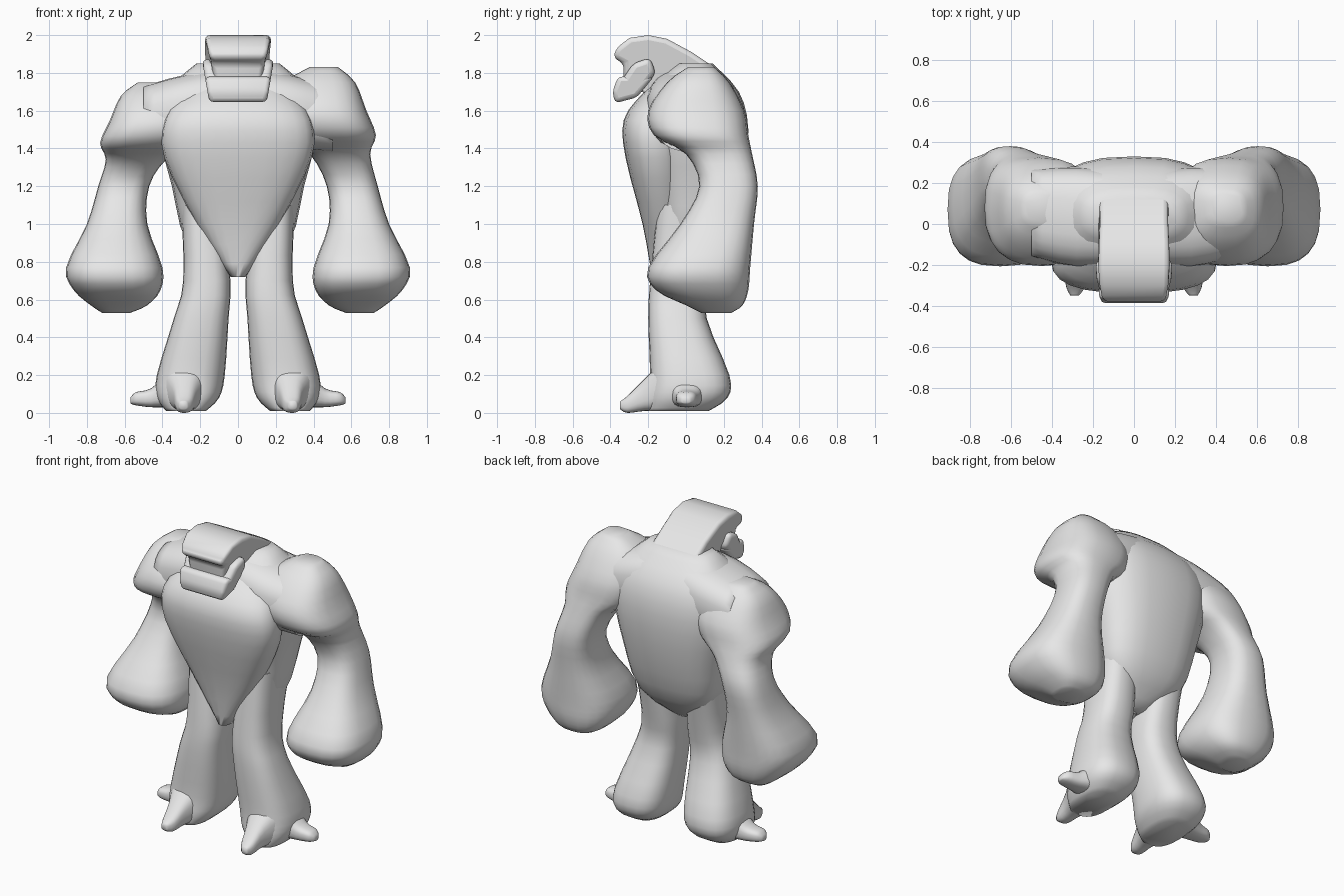
import bpy, bmesh, math

cube = bpy.data.objects.get("Cube")
if cube:
    bpy.data.objects.remove(cube)

SIDES = 24
STEPS = 3
GREY = (.8, .8, .8, 1)
clay = bpy.data.materials.new("clay grey")
clay.use_nodes = True
clay.diffuse_color = GREY
clay.node_tree.nodes["Principled BSDF"].inputs["Base Color"].default_value = GREY


def finish(name, bm):
    """Turn the bmesh into a smooth shaded object."""
    bmesh.ops.recalc_face_normals(bm, faces=bm.faces)
    mesh = bpy.data.meshes.new(name)
    bm.to_mesh(mesh)
    bm.free()
    mesh.materials.append(clay)
    obj = bpy.data.objects.new(name, mesh)
    bpy.context.collection.objects.link(obj)
    bpy.ops.object.select_all(action="DESELECT")
    obj.select_set(True)
    bpy.context.view_layer.objects.active = obj
    bpy.ops.object.shade_smooth_by_angle(angle=math.radians(80))
    return obj


def bridge(bm, first, second):
    for i in range(len(first)):
        bm.faces.new((first[i - 1], first[i], second[i], second[i - 1]))


def flowing(rings):
    """Fill in rings between the given ones along a smooth spline."""
    padded = [rings[0], *rings, rings[-1]]
    for before, start, end, after in zip(padded, padded[1:], padded[2:], padded[3:]):
        for step in range(STEPS):
            f = step / STEPS
            yield [b + f / 2 * (c - a + f * (2 * a - 5 * b + 4 * c - d
                                             + f * (3 * (b - c) + d - a)))
                   for a, b, c, d in zip(before, start, end, after)]
    yield rings[-1]


def rounded(angle_value, low, high):
    """Position on a boxy ellipse between two limits."""
    bulge = math.copysign(abs(angle_value) ** .75, angle_value)
    return (low + high) / 2 + (high - low) / 2 * bulge


def loft(name, rings, axis="Z", side=1):
    """Skin rings of (position, low, high, low, high) along an axis; side -1 mirrors."""
    bm = bmesh.new()
    loops = []
    for t, u_low, u_high, v_low, v_high in flowing(rings):
        loop = []
        for i in range(SIDES):
            angle = math.tau * i / SIDES
            u = rounded(math.cos(angle), u_low, u_high)
            v = rounded(math.sin(angle), v_low, v_high)
            x, y, z = {"X": (t, u, v), "Y": (u, t, v), "Z": (u, v, t)}[axis]
            loop.append(bm.verts.new((x * side, y, z)))
        loops.append(loop)
    for first, second in zip(loops, loops[1:]):
        bridge(bm, first, second)
    bm.faces.new(loops[0])
    bm.faces.new(loops[-1])
    return finish(name, bm)


def symmetric_loft(name, rows):
    """Skin rows of (height, half width, front, back)."""
    return loft(name, [(z, -half, half, front, back) for z, half, front, back in rows])


def slab(name, profile, left, right, softness):
    """Span a side profile of (y, z) between two width rules, with soft edges."""
    bm = bmesh.new()
    ends = [[bm.verts.new((rule(y, z), y, z)) for y, z in profile] for rule in (left, right)]
    bridge(bm, *ends)
    for end in ends:
        bm.faces.new(end)
    soft = finish(name, bm).modifiers.new("soft edges", "BEVEL")
    soft.width = softness
    soft.segments = 3


# Torso with hips, and the tapering chest in front of it
symmetric_loft("torso", [
    (.73, .06, -.1, .05), (.9, .27, -.13, .21), (1.2, .35, -.18, .3),
    (1.5, .42, -.25, .33), (1.7, .38, -.2, .28), (1.85, .22, -.05, .14)])
symmetric_loft("chest", [
    (.72, .04, -.18, 0), (1, .22, -.23, 0), (1.35, .39, -.32, 0),
    (1.55, .39, -.33, 0), (1.69, .3, -.23, .1), (1.78, .2, -.12, .1)])

# Yoke joining the neck to both shoulders
half_yoke = [(.5, -.16, .27, 1.38, 1.73), (.28, -.21, .28, 1.4, 1.79)]
loft("shoulder_yoke", [(-x, *limits) for x, *limits in half_yoke]
     + [(0, -.2, .26, 1.4, 1.83)] + half_yoke[::-1], "X")

# Shapes of the left limbs
shoulder = [
    (1.83, .38, .53, .01, .15), (1.75, .25, .62, -.1, .23),
    (1.6, .2, .68, -.2, .31), (1.47, .24, .73, -.17, .33), (1.37, .38, .7, 0, .35)]
forearm = [
    (1.2, .47, .74, .07, .38), (1, .48, .8, -.03, .36), (.77, .4, .91, -.2, .34),
    (.65, .41, .87, -.16, .33), (.57, .48, .78, 0, .3), (.53, .57, .72, .08, .24)]
leg = [
    (1.1, .08, .3, -.15, .2), (.7, .04, .29, -.19, .12), (.5, .05, .34, -.2, .11),
    (.2, .07, .43, -.19, .23), (.08, .1, .43, -.2, .22), (.01, .17, .38, -.2, .12)]
front_toe = [(-.1, .15, .41, .01, .3), (-.22, .21, .35, .01, .18),
             (-.31, .24, .33, 0, .09), (-.35, .27, .31, .02, .06)]
outer_toe = [(.36, -.1, .11, .03, .22), (.46, -.06, .07, .03, .13),
             (.54, -.05, .05, .04, .11), (.57, -.02, .02, .05, .08)]


def cheek_inner(y, z):
    return .06 + (z - 1.66) * .3


def cheek_outer(y, z):
    return .155 + (z - 1.66) * .17


cheek = [(-.38, 1.7), (-.34, 1.66), (-.25, 1.68), (-.16, 1.8), (-.19, 1.88), (-.28, 1.85)]

# Paired parts; the right shoulder hangs lower than the left
for label, side, drop in (("left", 1, 0), ("right", -1, .11)):
    lowered = [(z - drop * (z - 1.1), *limits) for z, *limits in shoulder]
    loft(label + "_arm", lowered + forearm, side=side)
    loft(label + "_leg", leg, side=side)
    loft(label + "_front_toe", front_toe, "Y", side)
    loft(label + "_outer_toe", outer_toe, "X", side)
    slab(label + "_cheek", cheek, lambda y, z: side * cheek_inner(y, z),
         lambda y, z: side * cheek_outer(y, z), .03)


# Head: hunched skull that sinks into the back and narrows to the muzzle
def skull_half(y, z):
    return .17 if y > 0 else max(.12, min(.175, .13 + (z - 1.8) / 4))


slab("skull", [
    (-.385, 1.88), (-.37, 1.93), (-.3, 1.985), (-.2, 2), (-.1, 1.98), (.03, 1.91),
    (.15, 1.83), (.24, 1.72), (.1, 1.6), (-.15, 1.68), (-.33, 1.72), (-.33, 1.85)],
    lambda y, z: -skull_half(y, z), skull_half, .035)

# Lower jaw between the cheeks
slab("jaw", [(-.36, 1.78), (-.39, 1.7), (-.375, 1.64), (-.26, 1.67), (-.17, 1.78)],
     lambda y, z: -cheek_outer(y, z), cheek_outer, .024)
